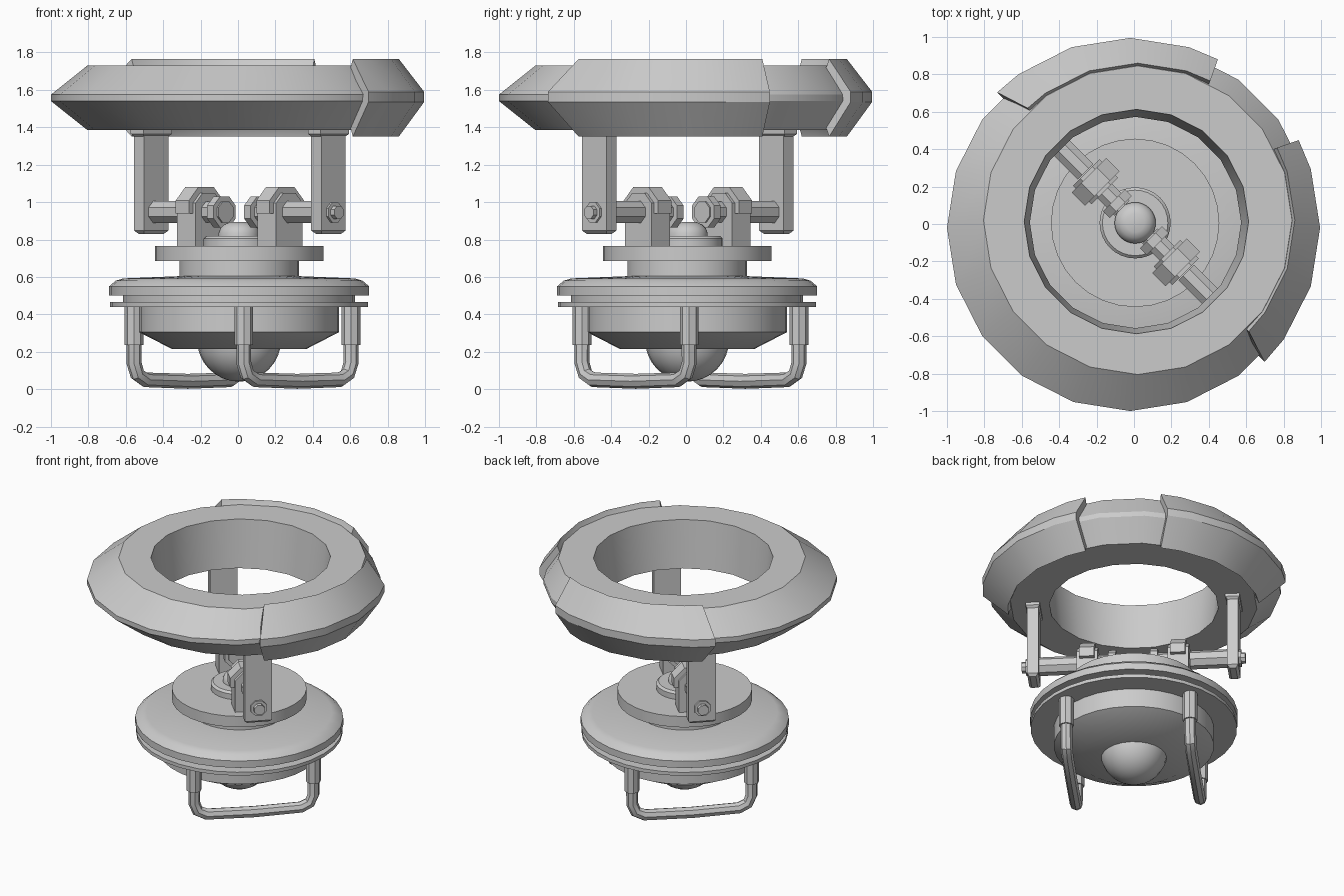
import bpy, bmesh, math
from mathutils import Matrix, Vector

if "Cube" in bpy.data.objects:
    bpy.data.objects.remove(bpy.data.objects["Cube"])

metal = bpy.data.materials.new("grey_metal")
metal.diffuse_color = (0.6, 0.6, 0.6, 1)
metal.use_nodes = True
metal.node_tree.nodes["Principled BSDF"].inputs["Base Color"].default_value = metal.diffuse_color


def finish(name, bm, angle=30):
    bmesh.ops.recalc_face_normals(bm, faces=bm.faces[:])
    me = bpy.data.meshes.new(name)
    bm.to_mesh(me)
    bm.free()
    me.materials.append(metal)
    ob = bpy.data.objects.new(name, me)
    bpy.context.collection.objects.link(ob)
    bpy.ops.object.select_all(action='DESELECT')
    ob.select_set(True)
    bpy.context.view_layer.objects.active = ob
    bpy.ops.object.shade_smooth_by_angle(angle=math.radians(angle))
    return ob


def sweep(name, profile, angles, full=True, loop=False):
    """Turn (radius, height, centre shift) points around z."""
    bm = bmesh.new()
    rows = [[bm.verts.new((c + r * math.cos(a), c + r * math.sin(a), z)) for a in angles]
            for r, z, c in profile]
    n, m = len(angles), len(rows)
    for i in range(m if loop else m - 1):
        p, q = rows[i], rows[(i + 1) % m]
        for j in range(n if full else n - 1):
            k = (j + 1) % n
            bm.faces.new((p[j], p[k], q[k], q[j]))
    if not loop:
        bm.faces.new(rows[0])
        bm.faces.new(rows[-1])
    if not full:
        bm.faces.new([r[0] for r in rows])
        bm.faces.new([r[-1] for r in rows])
    return finish(name, bm)


def circle(n):
    return [2 * math.pi * i / n for i in range(n)]


def lathe(name, pts, n=32, c=0.006):
    return sweep(name, [(r, z, c) for r, z in pts], circle(n))


# Big bevelled ring
sweep("ring", [(0.60, 1.73, 0.013), (0.825, 1.73, 0.02), (0.98, 1.575, -0.02),
               (0.98, 1.54, -0.02), (0.825, 1.385, 0.02), (0.565, 1.385, 0.008)],
      circle(20), loop=True)

# Two armour plates clamped over the ring's edge
plate = [(0.825, 1.725, 0.02), (0.84, 1.765, 0.02), (1.015, 1.59, -0.02),
         (1.015, 1.535, -0.02), (0.84, 1.35, 0.02), (0.825, 1.39, 0.02),
         (0.80, 1.42, 0.02), (0.94, 1.555, -0.02), (0.80, 1.69, 0.02)]
for name, a0, a1 in (("back_plate", 62.5, 134.5), ("right_plate", -45, 27.5)):
    steps = [a0] + [a for a in range(-180, 181, 18) if a0 + 2 < a < a1 - 2] + [a1]
    sweep(name, plate, [math.radians(a) for a in steps], full=False, loop=True)

# Turned body
lathe("body_flange", [(0.30, 0.605), (0.62, 0.592), (0.66, 0.58), (0.695, 0.55),
                      (0.695, 0.50), (0.62, 0.50), (0.62, 0.44)])
lathe("lower_flange", [(0.60, 0.465), (0.69, 0.465), (0.69, 0.44), (0.60, 0.44)])
lathe("lamp_housing", [(0.535, 0.45), (0.535, 0.305), (0.36, 0.215)])
lathe("column", [(0.32, 0.70), (0.32, 0.59)])
lathe("platform", [(0.45, 0.765), (0.45, 0.685)])
lathe("small_disc", [(0.175, 0.82), (0.19, 0.805), (0.19, 0.75)])
lathe("top_knob", [(0.05, 0.893), (0.08, 0.88), (0.10, 0.86), (0.11, 0.835), (0.11, 0.80)])

# Glass dome below
bm = bmesh.new()
bmesh.ops.create_uvsphere(bm, u_segments=24, v_segments=16, radius=0.225,
                          matrix=Matrix.Translation((0.006, 0.006, 0.265)))
finish("lower_dome", bm, 40)


def box(name, M, x0, x1, w, z0, z1, bevel=0.0):
    bm = bmesh.new()
    bmesh.ops.create_cube(bm, size=1, matrix=Matrix.Translation(((x0 + x1) / 2, 0, (z0 + z1) / 2))
                          @ Matrix.Diagonal((x1 - x0, w, z1 - z0, 1)))
    if bevel:
        low = [e for e in bm.edges if all(v.co.z < z0 + 0.01 for v in e.verts)]
        bmesh.ops.bevel(bm, geom=low, offset=bevel, segments=1, affect='EDGES')
    bm.transform(M)
    finish(name, bm)


def rod(name, M, x0, x1, r, z=0.947, n=8):
    bm = bmesh.new()
    bmesh.ops.create_cone(bm, cap_ends=True, segments=n, radius1=r, radius2=r, depth=x1 - x0,
                          matrix=Matrix.Translation(((x0 + x1) / 2, 0, z))
                          @ Matrix.Rotation(math.pi / 2, 4, 'Y')
                          @ Matrix.Rotation(math.pi / n, 4, 'Z'))
    bm.transform(M)
    finish(name, bm)


def arch(name, M, x0, x1, hw, z0, z1):
    """Upright block with chamfered top corners."""
    c = hw * 0.55
    pts = [(-hw, z0), (hw, z0), (hw, z1 - c), (hw - c, z1), (c - hw, z1), (-hw, z1 - c)]
    bm = bmesh.new()
    f = bm.faces.new([bm.verts.new((x0, y, z)) for y, z in pts])
    ext = bmesh.ops.extrude_face_region(bm, geom=[f])
    bmesh.ops.translate(bm, vec=(x1 - x0, 0, 0),
                        verts=[v for v in ext["geom"] if isinstance(v, bmesh.types.BMVert)])
    bm.transform(M)
    finish(name, bm)


def tube(name, M, pts, r):
    cu = bpy.data.curves.new(name, 'CURVE')
    cu.dimensions = '3D'
    cu.bevel_depth, cu.bevel_resolution, cu.use_fill_caps = r, 2, True
    sp = cu.splines.new('POLY')
    sp.points.add(len(pts) - 1)
    for p, co in zip(sp.points, pts):
        p.co = (*(M @ Vector(co)), 1)
    ob = bpy.data.objects.new(name, cu)
    bpy.context.collection.objects.link(ob)
    me = bpy.data.meshes.new_from_object(ob.evaluated_get(bpy.context.evaluated_depsgraph_get()))
    bpy.data.objects.remove(ob)
    bm = bmesh.new()
    bm.from_mesh(me)
    finish(name, bm)


# Mirrored arms and handles along one diagonal
for side, deg in (("front", -45), ("back", 135)):
    M = Matrix.Translation((0.01, 0.01, 0)) @ Matrix.Rotation(math.radians(deg), 4, 'Z')
    # Strut hanging from the ring
    box(side + "_strut", M, 0.632, 0.708, 0.185, 0.83, 1.40, 0.018)
    box(side + "_strut_head", M, 0.622, 0.718, 0.215, 1.35, 1.40, 0.015)
    # Pivot shaft, bolt and inner cap
    rod(side + "_shaft", M, 0.38, 0.64, 0.063)
    rod(side + "_bolt_washer", M, 0.70, 0.722, 0.058, 0.945)
    rod(side + "_bolt_head", M, 0.72, 0.75, 0.038, 0.945)
    rod(side + "_neck", M, 0.15, 0.25, 0.06)
    rod(side + "_inner_cap", M, 0.115, 0.165, 0.09)
    rod(side + "_inner_cap_face", M, 0.105, 0.12, 0.062)
    # Bearing bracket on the platform
    arch(side + "_bracket", M, 0.235, 0.375, 0.10, 0.76, 1.05)
    arch(side + "_bracket_cap", M, 0.255, 0.355, 0.13, 0.94, 1.08)
    # Guard handle under the flange
    H = Matrix.Translation((0.024, 0.024, 0)) @ Matrix.Rotation(math.radians(deg), 4, 'Z')
    w, x = 0.405, 0.415
    tube(side + "_handle", H,
         [(x, -w, 0.44), (x, -w, 0.14), (x, -w + 0.025, 0.08), (x, -w + 0.085, 0.05),
          (x, 0, 0.042), (x, w - 0.085, 0.05), (x, w - 0.025, 0.08), (x, w, 0.14),
          (x, w, 0.44)], 0.04)
    for s in (-1, 1):
        tube(side + "_handle_sleeve", H, [(x, s * w, 0.235), (x, s * w, 0.45)], 0.05)
